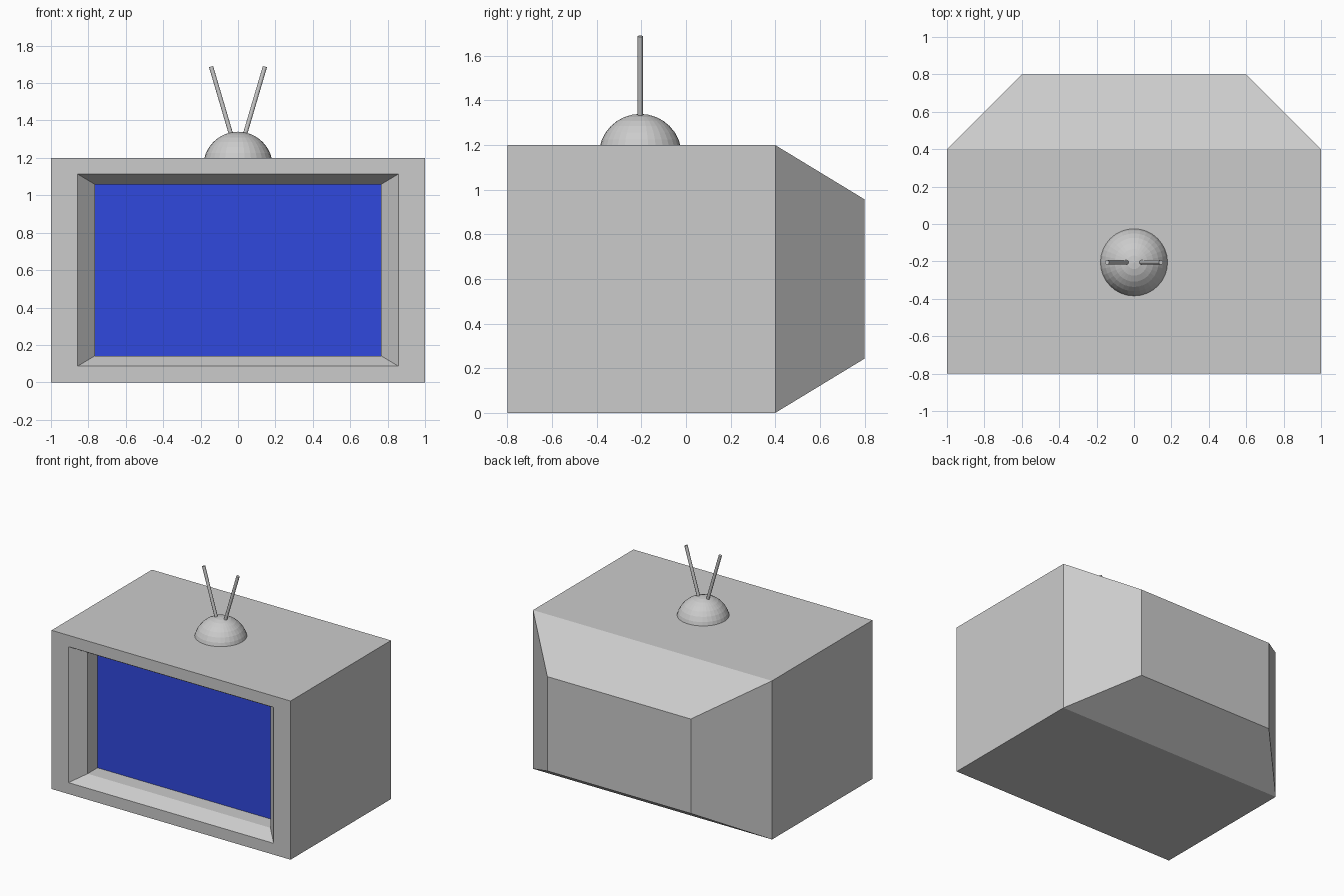
import bpy, bmesh
from mathutils import Vector

if "Cube" in bpy.data.objects:
    bpy.data.objects.remove(bpy.data.objects["Cube"])


def make_object(name, bm):
    bmesh.ops.recalc_face_normals(bm, faces=bm.faces)
    mesh = bpy.data.meshes.new(name)
    bm.to_mesh(mesh)
    bm.free()
    obj = bpy.data.objects.new(name, mesh)
    bpy.context.collection.objects.link(obj)
    return obj


def ring(bm, half_x, half_z, y, mid_z=0.6):
    return [bm.verts.new((sx * half_x, y, mid_z + sz * half_z))
            for sx, sz in ((-1, -1), (1, -1), (1, 1), (-1, 1))]


# Cabinet: rectangular rings from the recessed screen edge round to the tapered back
SCREEN = (0.765, 0.458, -0.587)
bm = bmesh.new()
rings = [ring(bm, *r) for r in (
    SCREEN,
    (0.765, 0.458, -0.705),   # inner end of the bevelled frame
    (0.858, 0.514, -0.8),     # opening in the front
    (1.0, 0.6, -0.8),         # front outline
    (1.0, 0.6, 0.4),          # start of the back taper
    (0.6, 0.357, 0.8),        # back panel
)]
for a, b in zip(rings, rings[1:]):
    for i in range(4):
        j = (i + 1) % 4
        bm.faces.new((a[i], a[j], b[j], b[i]))
bm.faces.new(rings[-1])
make_object("cabinet", bm)

# Blue screen closing the recess
bm = bmesh.new()
bm.faces.new(ring(bm, *SCREEN))
screen = make_object("screen", bm)
if screen.data.polygons[0].normal.y > 0:
    screen.data.flip_normals()
blue = bpy.data.materials.new("screen_blue")
blue.diffuse_color = (0.03, 0.065, 0.73, 1)
blue.use_nodes = True
blue.node_tree.nodes["Principled BSDF"].inputs["Base Color"].default_value = blue.diffuse_color
screen.data.materials.append(blue)

# Antenna base: faceted ball sunk into the top
bpy.ops.mesh.primitive_uv_sphere_add(segments=32, ring_count=16, radius=0.186,
                                     location=(0, -0.205, 1.154))
bpy.context.object.name = "antenna_base"

# Two splayed antenna rods
for side, label in ((-1, "left"), (1, "right")):
    start = Vector((side * 0.012, -0.205, 1.24))
    end = Vector((side * 0.144, -0.205, 1.688))
    bpy.ops.mesh.primitive_cylinder_add(vertices=16, radius=0.0115,
                                        depth=(end - start).length,
                                        location=(start + end) / 2)
    rod = bpy.context.object
    rod.name = label + "_antenna"
    rod.rotation_euler = (end - start).to_track_quat('Z', 'Y').to_euler()
